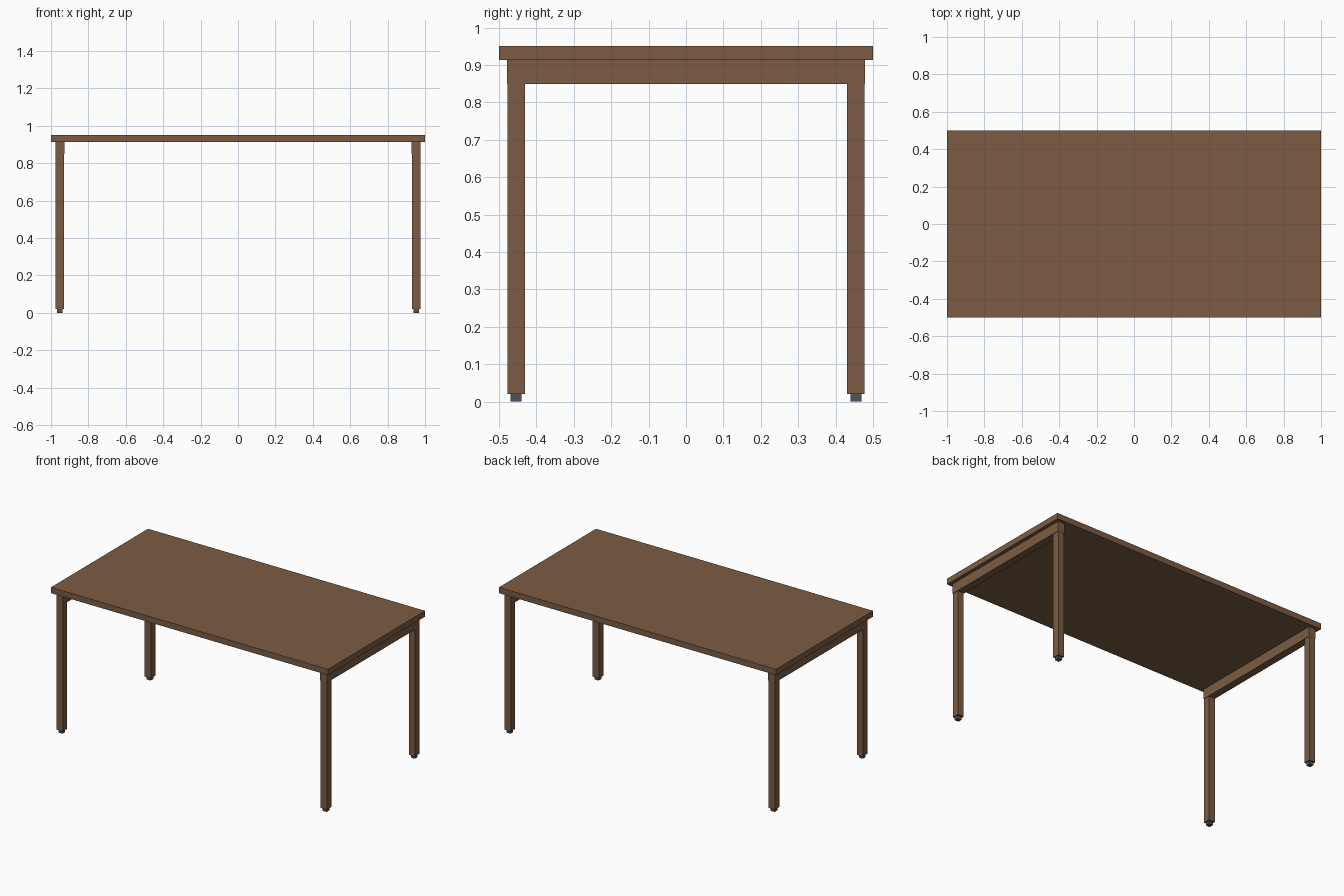
import bpy

if "Cube" in bpy.data.objects:
    bpy.data.objects.remove(bpy.data.objects["Cube"])


def material(name, rgb):
    m = bpy.data.materials.new(name)
    m.diffuse_color = (*rgb, 1.0)
    m.use_nodes = True
    m.node_tree.nodes["Principled BSDF"].inputs["Base Color"].default_value = m.diffuse_color
    return m


wood = material("brown_wood", (0.2, 0.108, 0.056))
rubber = material("dark_grey", (0.085, 0.085, 0.09))


def box(name, x, y, z, mat):
    """Box from (min, max) ranges on each axis."""
    lo, hi = zip(x, y, z)
    bpy.ops.mesh.primitive_cube_add(
        size=1, location=[(a + b) / 2 for a, b in zip(lo, hi)])
    ob = bpy.context.object
    ob.name = name
    ob.scale = [b - a for a, b in zip(lo, hi)]
    bpy.ops.object.transform_apply(location=False, rotation=False, scale=True)
    ob.data.materials.append(mat)
    return ob


def span(side, a, b):
    """Range from a to b, mirrored to the given side."""
    return tuple(sorted((side * a, side * b)))


# Table top
box("table_top", (-1, 1), (-0.5, 0.5), (0.913, 0.951), wood)

for sx, xname in ((-1, "left"), (1, "right")):
    # End rail, slightly thicker than the legs it caps
    box(f"{xname}_rail", span(sx, 0.928, 0.977), (-0.478, 0.478),
        (0.849, 0.913), wood)
    for sy, yname in ((-1, "front"), (1, "back")):
        # Leg and its small foot
        box(f"{yname}_{xname}_leg", span(sx, 0.931, 0.975),
            span(sy, 0.431, 0.477), (0.02, 0.849), wood)
        box(f"{yname}_{xname}_foot", span(sx, 0.939, 0.968),
            span(sy, 0.440, 0.469), (0, 0.02), rubber)
